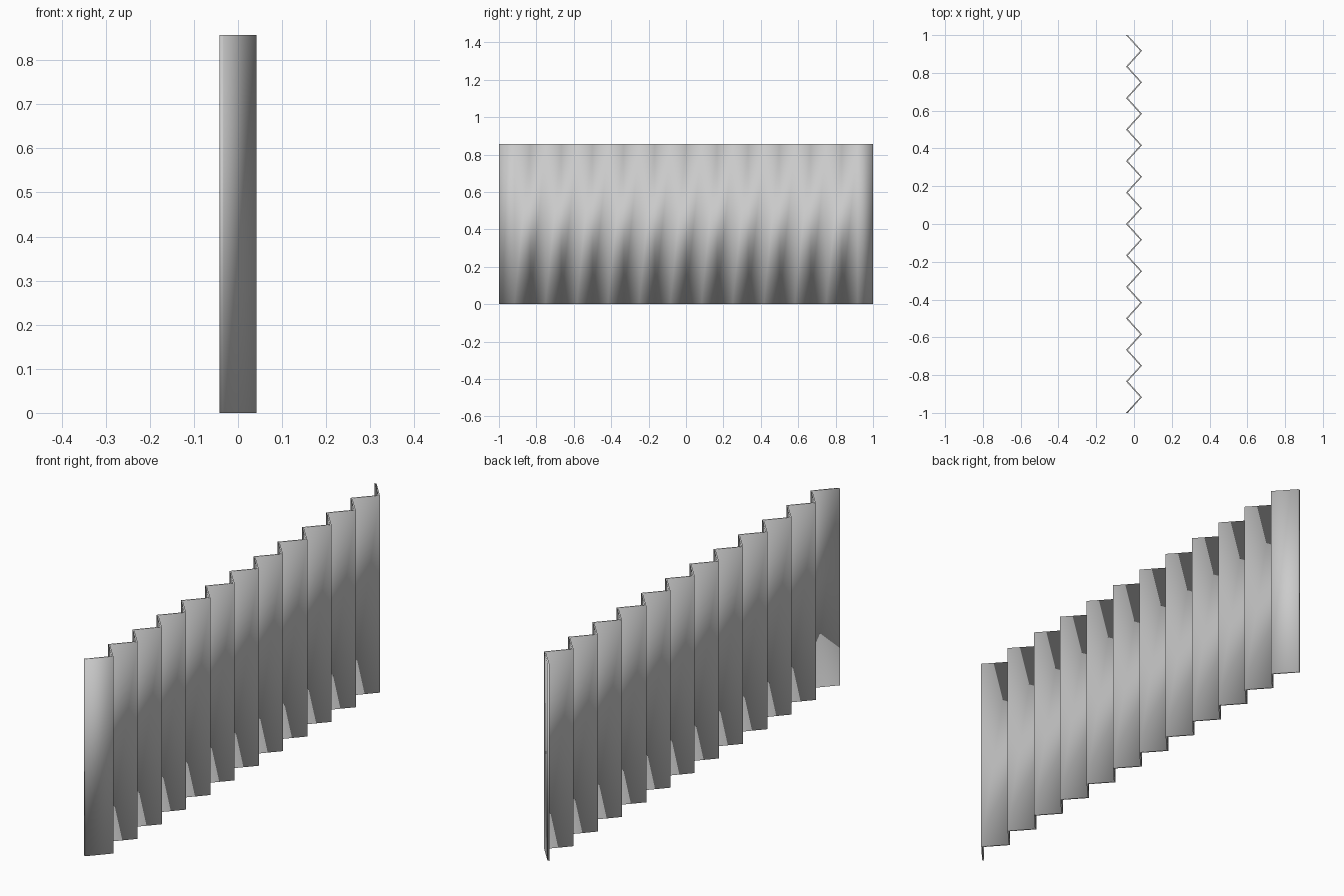
import bpy, bmesh

if "Cube" in bpy.data.objects:
    bpy.data.objects.remove(bpy.data.objects["Cube"])

SEGMENTS = 24      # straight panels along y
HEIGHT = 0.857
HALF_WIDTH = 0.042  # outer half depth in x
WALL = 0.009        # sheet thickness measured along x


def zigzag(offset):
    """Fold points of one side of the sheet, shifted along x."""
    amp = HALF_WIDTH - WALL / 2
    return [((amp if i % 2 else -amp) + offset, -1 + 2 * i / SEGMENTS)
            for i in range(SEGMENTS + 1)]


# Folded sheet: two parallel zigzags joined and raised to full height
bm = bmesh.new()
rows = []
for offset in (-WALL / 2, WALL / 2):
    for z in (0, HEIGHT):
        rows.append([bm.verts.new((x, y, z)) for x, y in zigzag(offset)])
back_low, back_high, face_low, face_high = rows
ring = [back_low, face_low, face_high, back_high]

# Both sides plus top and bottom rims
for i in range(SEGMENTS):
    for a, b in zip(ring, ring[1:] + ring[:1]):
        bm.faces.new((a[i], b[i], b[i + 1], a[i + 1]))

# End caps
for i in (0, SEGMENTS):
    bm.faces.new([r[i] for r in ring])
bmesh.ops.recalc_face_normals(bm, faces=bm.faces)

mesh = bpy.data.meshes.new("folded_screen")
bm.to_mesh(mesh)
bm.free()
screen = bpy.data.objects.new("folded_screen", mesh)
bpy.context.collection.objects.link(screen)

# Soft shading across the folds
for p in mesh.polygons:
    p.use_smooth = True
